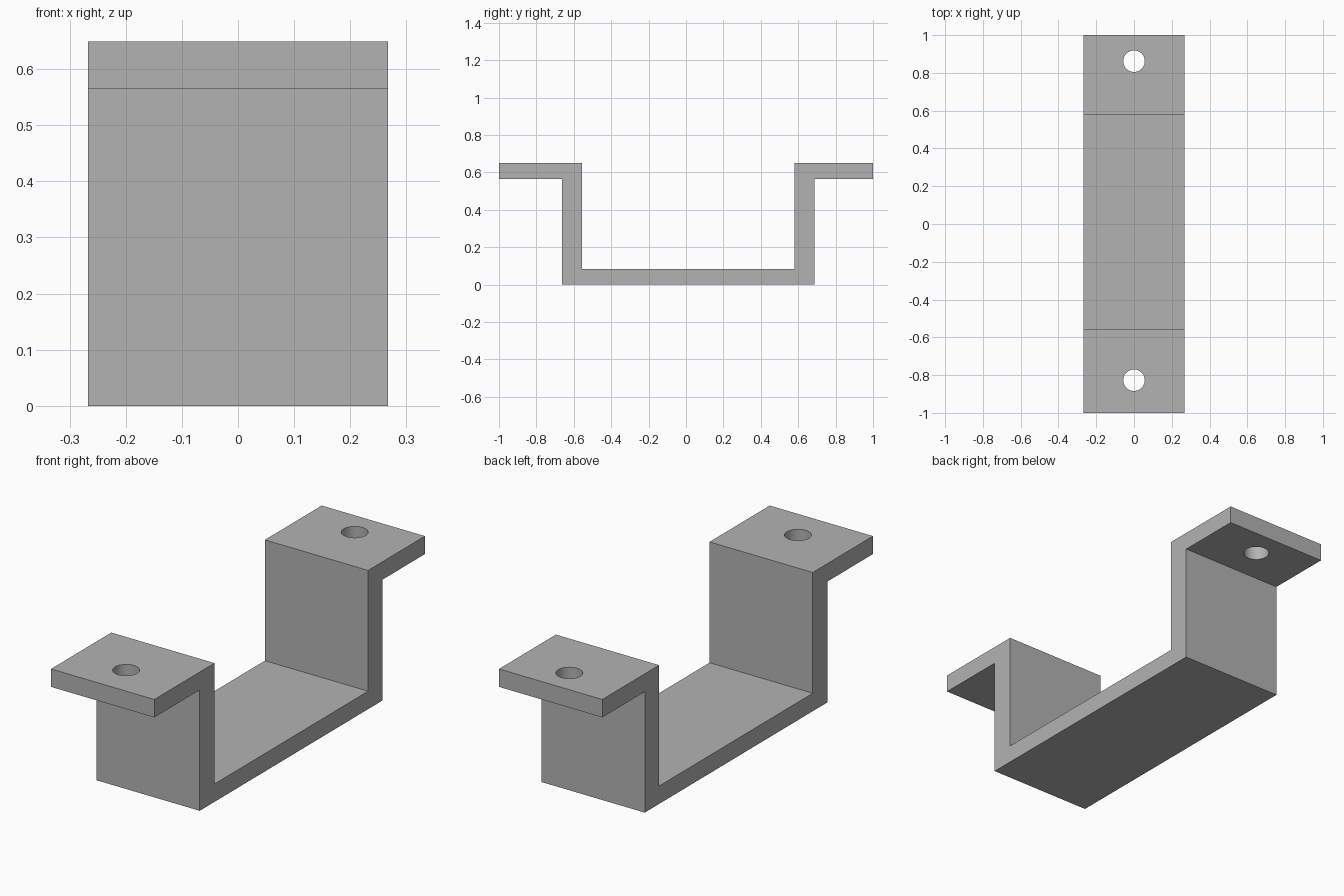
import bpy
import bmesh
from mathutils import Matrix

if "Cube" in bpy.data.objects:
    bpy.data.objects.remove(bpy.data.objects["Cube"], do_unlink=True)

HALF_WIDTH = 0.267
HEIGHT, SHEET = 0.649, 0.084
FRONT_OUT, FRONT_IN = -0.664, -0.555
BACK_IN, BACK_OUT = 0.58, 0.686
HOLES = {"front": -0.827, "back": 0.862}
HOLE_RADIUS = 0.057

grey = bpy.data.materials.new("plain grey")
grey.use_nodes = True
colour = (0.45, 0.45, 0.45, 1)
grey.diffuse_color = colour
grey.node_tree.nodes["Principled BSDF"].inputs["Base Color"].default_value = colour


def make_object(name, bm):
    bmesh.ops.recalc_face_normals(bm, faces=bm.faces)
    mesh = bpy.data.meshes.new(name)
    bm.to_mesh(mesh)
    bm.free()
    mesh.materials.append(grey)
    obj = bpy.data.objects.new(name, mesh)
    bpy.context.collection.objects.link(obj)
    return obj


# Hat-shaped bracket: side profile (y, z) extruded across the width
under = HEIGHT - SHEET
profile = [(-1, under), (FRONT_OUT, under), (FRONT_OUT, 0), (BACK_OUT, 0),
           (BACK_OUT, under), (1, under), (1, HEIGHT), (BACK_IN, HEIGHT),
           (BACK_IN, SHEET), (FRONT_IN, SHEET), (FRONT_IN, HEIGHT), (-1, HEIGHT)]
bm = bmesh.new()
side = bm.faces.new([bm.verts.new((-HALF_WIDTH, y, z)) for y, z in profile])
extruded = bmesh.ops.extrude_face_region(bm, geom=[side])["geom"]
bmesh.ops.translate(bm, vec=(2 * HALF_WIDTH, 0, 0),
                    verts=[v for v in extruded if isinstance(v, bmesh.types.BMVert)])
bracket = make_object("bracket", bm)

# Round screw hole through each flange
for end, y in HOLES.items():
    bm = bmesh.new()
    bmesh.ops.create_cone(bm, cap_ends=True, segments=48, radius1=HOLE_RADIUS,
                          radius2=HOLE_RADIUS, depth=4 * SHEET,
                          matrix=Matrix.Translation((0, y, HEIGHT - SHEET / 2)))
    cutter = make_object(end + "_hole_cutter", bm)
    cutter.hide_render = True
    cutter.hide_set(True)
    cut = bracket.modifiers.new(end + " hole", "BOOLEAN")
    cut.operation = "DIFFERENCE"
    cut.solver = "EXACT"
    cut.object = cutter

# Smooth hole walls with sharp sheet edges
bpy.context.view_layer.objects.active = bracket
bracket.select_set(True)
for name in [m.name for m in bracket.modifiers]:
    bpy.ops.object.modifier_apply(modifier=name)
bpy.ops.object.shade_smooth_by_angle()
